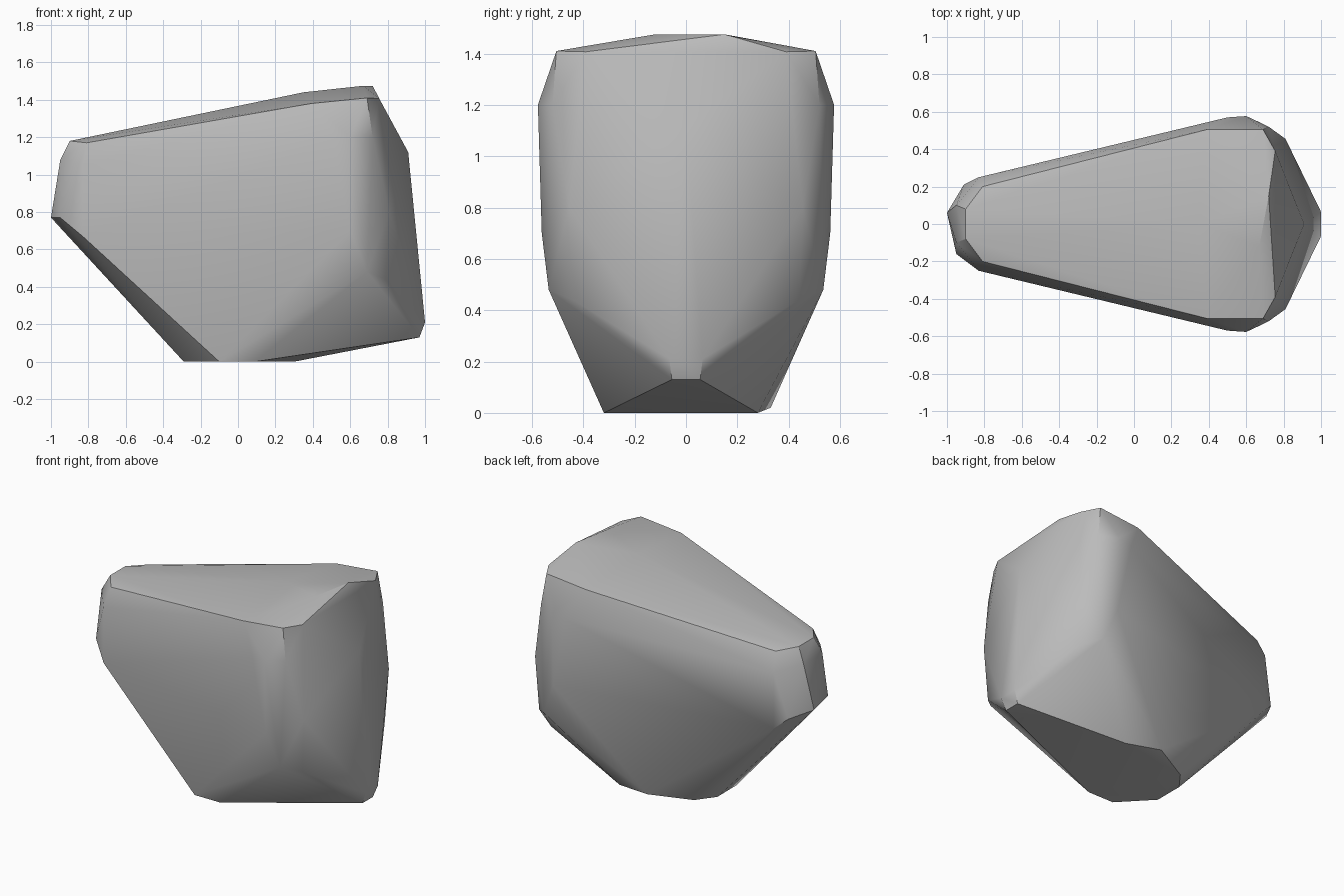
import bpy
import bmesh
import math

default_cube = bpy.data.objects.get("Cube")
if default_cube:
    bpy.data.objects.remove(default_cube, do_unlink=True)


def make_material(name, colour):
    material = bpy.data.materials.new(name)
    material.use_nodes = True
    material.diffuse_color = colour
    shader = material.node_tree.nodes["Principled BSDF"]
    shader.inputs["Base Color"].default_value = colour
    shader.inputs["Roughness"].default_value = 0.8
    return material


def both_sides(points):
    """Repeat each corner on the front and the back of the boulder."""
    return [(x, side * y, z) for x, y, z in points for side in (-1, 1)]


def make_boulder(name, corners, material, sharp_angle):
    """Wrap a tight faceted skin around the given corners."""
    bm = bmesh.new()
    for corner in corners:
        bm.verts.new(corner)
    result = bmesh.ops.convex_hull(bm, input=bm.verts[:])
    buried = {item for key in ("geom_interior", "geom_unused")
              for item in result[key]
              if isinstance(item, bmesh.types.BMVert)}
    bmesh.ops.delete(bm, geom=list(buried), context='VERTS')
    # Merge almost coplanar triangles into broad facets
    bmesh.ops.dissolve_limit(bm, angle_limit=math.radians(1),
                             verts=bm.verts[:], edges=bm.edges[:])
    bmesh.ops.recalc_face_normals(bm, faces=bm.faces[:])

    mesh = bpy.data.meshes.new(name)
    bm.to_mesh(mesh)
    bm.free()
    mesh.materials.append(material)
    boulder = bpy.data.objects.new(name, mesh)
    bpy.context.collection.objects.link(boulder)

    bpy.ops.object.select_all(action='DESELECT')
    boulder.select_set(True)
    bpy.context.view_layer.objects.active = boulder
    bpy.ops.object.shade_smooth_by_angle(angle=math.radians(sharp_angle))
    return boulder


# Sloping top: rim corners and the low crown inside them
rim = both_sides([(-.9, .08, 1.18), (-.81, .2, 1.17), (.39, .505, 1.38),
                  (.69, .505, 1.41), (.755, .39, 1.407)])
crown = [(.35, 0, 1.44), (.67, -.12, 1.475), (.72, .15, 1.475)]

# Bulging flanks below the rim, down to the undercut
flanks = both_sides([(.5, .57, 1.18), (.6, .577, 1.2), (.72, .52, 1.2),
                     (.6, .562, .7), (.81, .455, .8),
                     (.69, .535, .48), (.79, .44, .44)])

# Narrow end
nose = both_sides([(-.95, .1, 1.08), (-.83, .25, 1.05), (-.83, .25, .67)])
nose += [(-.95, -.16, .77), (-1, .06, .77), (-.91, .21, .74)]

# Wide end, leaning out to a low tip
tail = [(.91, 0, 1.12)]
tail += both_sides([(1, .065, .21), (.97, .055, .13)])

# Small flat foot
foot = [(-.1, -.32, 0), (.09, -.32, 0), (-.29, -.12, 0), (-.29, .08, 0),
        (-.2, .2, 0), (.06, .33, .02), (.3, .28, 0)]

stone = make_material("grey stone", (.5, .5, .5, 1))
make_boulder("boulder", rim + crown + flanks + nose + tail + foot, stone, 30)
